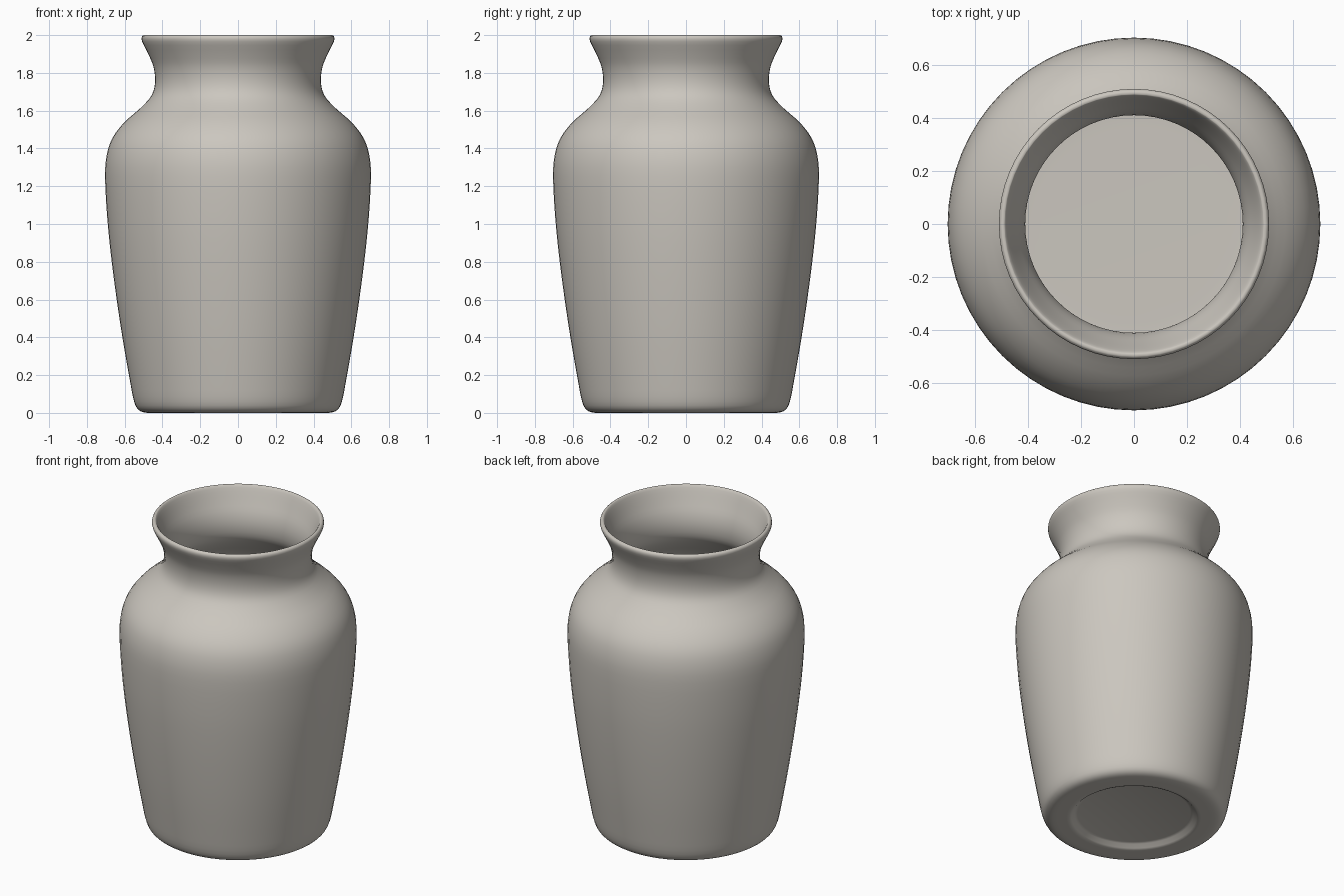
import bpy, bmesh, math
from mathutils import Vector

if "Cube" in bpy.data.objects:
    bpy.data.objects.remove(bpy.data.objects["Cube"])

# outer wall, from foot to rim (radius, height)
outer = [(0.40, 0.0), (0.48, 0.0), (0.525, 0.015), (0.55, 0.06), (0.572, 0.17), (0.612, 0.4),
         (0.645, 0.62), (0.672, 0.83), (0.692, 1.03), (0.704, 1.25), (0.694, 1.37),
         (0.662, 1.46), (0.60, 1.54), (0.515, 1.615), (0.458, 1.68), (0.439, 1.75),
         (0.447, 1.83), (0.475, 1.90), (0.507, 1.965), (0.509, 1.99), (0.50, 2.0)]
# inner wall, from rim to floor
inner = [(0.49, 2.0), (0.48, 1.985), (0.45, 1.91), (0.42, 1.83), (0.411, 1.75), (0.43, 1.67),
         (0.495, 1.595), (0.58, 1.52), (0.637, 1.44), (0.665, 1.36), (0.674, 1.25),
         (0.662, 1.03), (0.642, 0.83), (0.615, 0.62), (0.582, 0.4), (0.542, 0.17),
         (0.52, 0.09), (0.47, 0.06), (0.35, 0.055)]
# recessed underside
recess = [(0.0, 0.03), (0.335, 0.03), (0.352, 0.025), (0.37, 0.006), (0.385, 0.0)]


def smooth(pts, n=3):
    """Catmull-Rom refinement of a profile."""
    p = [Vector(q) for q in pts]
    p = [p[0]] + p + [p[-1]]
    out = []
    for i in range(1, len(p) - 2):
        a, b, c, d = p[i - 1:i + 3]
        for k in range(n):
            t = k / n
            out.append(0.5 * (2 * b + (c - a) * t + (2 * a - 5 * b + 4 * c - d) * t * t
                              + (3 * b - a - 3 * c + d) * t ** 3))
    out.append(p[-1])
    return [(max(v.x, 0), max(0, min(v.y, 2))) for v in out]


profile = recess + smooth(outer) + smooth(inner) + [(0.0, 0.055)]

# lathe the profile
SEG = 64
bm = bmesh.new()
rings = []
for r, z in profile:
    if r < 1e-5:
        rings.append([bm.verts.new((0, 0, z))] * SEG)
    else:
        rings.append([bm.verts.new((r * math.cos(2 * math.pi * i / SEG),
                                    r * math.sin(2 * math.pi * i / SEG), z)) for i in range(SEG)])
for a, b in zip(rings, rings[1:]):
    for i in range(SEG):
        j = (i + 1) % SEG
        bm.faces.new(list(dict.fromkeys((a[i], a[j], b[j], b[i]))))
bmesh.ops.recalc_face_normals(bm, faces=bm.faces)
mesh = bpy.data.meshes.new("vase")
bm.to_mesh(mesh)
bm.free()
vase = bpy.data.objects.new("vase", mesh)
bpy.context.collection.objects.link(vase)

# single stoneware colour
mat = bpy.data.materials.new("warm grey ceramic")
mat.diffuse_color = (0.60, 0.57, 0.52, 1)
mat.use_nodes = True
mat.node_tree.nodes["Principled BSDF"].inputs["Base Color"].default_value = mat.diffuse_color
mesh.materials.append(mat)

bpy.context.view_layer.objects.active = vase
vase.select_set(True)
bpy.ops.object.shade_smooth_by_angle(angle=math.radians(50))
